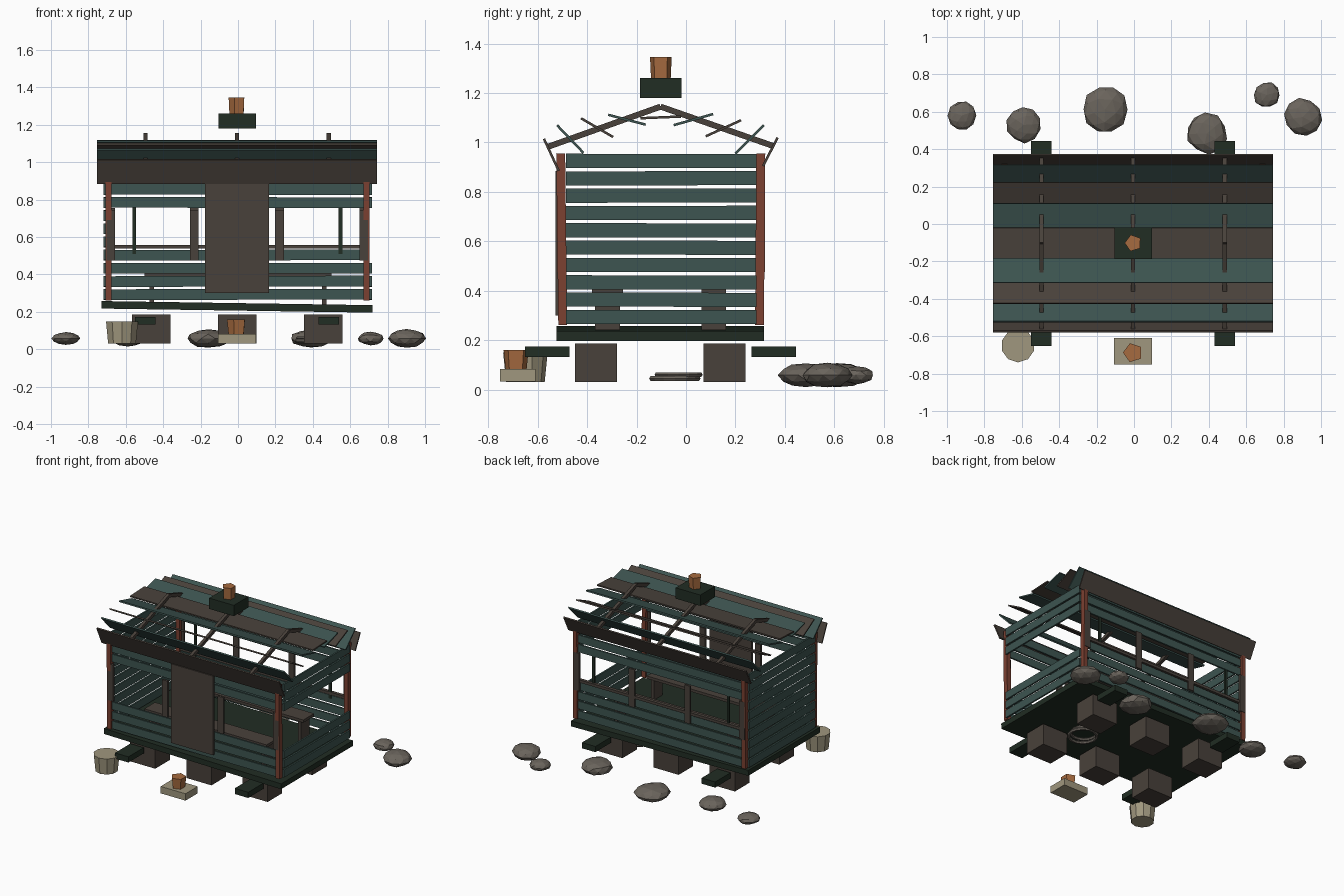
import bpy, bmesh, math, random
from mathutils import Vector, Matrix

random.seed(4)
if "Cube" in bpy.data.objects:
    bpy.data.objects.remove(bpy.data.objects["Cube"])


def material(name, *rgb):
    m = bpy.data.materials.new(name)
    m.use_nodes = True
    m.diffuse_color = (*rgb, 1)
    m.node_tree.nodes["Principled BSDF"].inputs["Base Color"].default_value = (*rgb, 1)
    return m


TEAL = material("weathered teal", .047, .09, .082)
BROWN = material("dark timber", .066, .053, .043)
GREEN = material("dark green", .015, .026, .017)
RED = material("red brown", .2, .052, .031)
STONE = material("stone grey", .145, .128, .108)
SAND = material("sand", .35, .31, .21)
CLAY = material("clay orange", .38, .145, .05)


def finish(name, bm, mat):
    me = bpy.data.meshes.new(name)
    bm.to_mesh(me)
    bm.free()
    me.materials.append(mat)
    ob = bpy.data.objects.new(name, me)
    bpy.context.collection.objects.link(ob)
    return ob


def box(name, mat, x, y, z, rot=(0, 0, 0)):
    """Box from (min, max) ranges, turned about its own centre."""
    bm = bmesh.new()
    bmesh.ops.create_cube(bm, size=1)
    bmesh.ops.scale(bm, verts=bm.verts, vec=(x[1] - x[0], y[1] - y[0], z[1] - z[0]))
    ob = finish(name, bm, mat)
    ob.location = [(a + b) / 2 for a, b in (x, y, z)]
    ob.rotation_euler = rot
    return ob


def around(c, half):
    return (c - half, c + half)


def drum(name, mat, sides, r1, r2, x, y, z, turn=0):
    bm = bmesh.new()
    bmesh.ops.create_cone(bm, cap_ends=True, segments=sides, radius1=r1, radius2=r2,
                          depth=z[1] - z[0])
    ob = finish(name, bm, mat)
    ob.location = (x, y, sum(z) / 2)
    ob.rotation_euler.z = turn
    return ob


def slope_board(name, mat, x, a, b, thick):
    """Plank spanning x whose cross-section runs from a to b in (y, z)."""
    dy, dz = b[0] - a[0], b[1] - a[1]
    cy, cz = (a[0] + b[0]) / 2, (a[1] + b[1]) / 2
    half = math.hypot(dy, dz) / 2
    return box(name, mat, x, around(cy, half), around(cz, thick / 2),
               (math.atan2(dz, dy), 0, 0))


# Foundation blocks, floor and outer joist ends
for x in (-.465, -.005, .455):
    for y in (-.365, .155):
        box("foundation_block", BROWN, around(x, .103), around(y, .085), (.03, .187))
box("floor", GREEN, (-.73, .72), (-.525, .315), (.207, .247), (0, .015, 0))
for x in (-.495, .485):
    for y in (-.562, .355):
        box("joist_end", GREEN, around(x, .055), around(y, .09), (.132, .174))

# Corner posts
for x in (-.692, .686):
    for y in (-.503, .3):
        box("corner_post", RED, around(x, .016), around(y, .018), (.262, .955),
            (.012 if y < 0 else -.008, 0, 0))

# Plank walls, ten rows with window openings
PITCH, LOW, HIGH = .0702, .265, .057
for row in range(10):
    z = (LOW + PITCH * row, LOW + PITCH * row + HIGH)
    tilt = random.uniform(-.003, .003)
    box("left_over_plank" if row > 6 else "right_wall_plank", TEAL,
        (-.718, -.706), (-.485, .285), z, (tilt, 0, 0))
    if row < 3 or row > 6:
        box("left_wall_plank", TEAL, (.704, .716), (-.485, .285), z, (tilt, 0, 0))
        box("front_wall_plank", TEAL, (-.68, .675), (-.506, -.494), z, (0, tilt, 0))
    if row < 4 or row > 6:
        box("back_wall_plank", TEAL, (-.68, .675), (.294, .306), z, (0, tilt, 0))

# Door, window jambs and sill
box("door", BROWN, (-.177, .165), (-.528, -.512), (.3, .885))
for x in (-.68, -.233, .222, .673):
    box("front_jamb", BROWN, around(x, .023), (-.522, -.506), (.475, .745))
    box("back_jamb", BROWN, around(x, .023), (.306, .32), (.475, .755))
for x in (-.555, .548):
    box("back_mullion", GREEN, around(x, .01), (.29, .302), (.51, .76))
box("back_sill", BROWN, (-.69, .69), (.29, .315), (.538, .558))

# Benches inside
for y, top in ((-.318, .41), (.112, .43)):
    box("bench_top", BROWN, (-.5, .5), around(y, .063), (top - .02, top))
    for x in (-.46, .46):
        box("bench_leg", BROWN, around(x, .012), around(y, .05), (.24, top - .02))

# Roof: rafters and louvred planks, alternating brown and teal
RIDGE, ROOF_X = (-.103, 1.145), (-.753, .742)
for x in (-.495, -.005, .485):
    slope_board("front_rafter", BROWN, around(x, .011), (-.56, .982), RIDGE, .024)
    slope_board("back_rafter", BROWN, around(x, .011), RIDGE, (.355, .985), .024)
sections = [((-.575, 1.015), (-.515, .885)), ((-.522, 1.07), (-.415, .958)),
            ((-.425, 1.098), (-.295, 1.022)), ((-.315, 1.112), (-.163, 1.072)),
            ((-.185, 1.098), (-.02, 1.105)), ((-.05, 1.07), (.11, 1.115)),
            ((.08, 1.025), (.223, 1.09)), ((.2, .955), (.315, 1.07)),
            ((.312, .905), (.371, 1.02))]
for i, (a, b) in enumerate(sections):
    slope_board("roof_plank", TEAL if i % 2 else BROWN, ROOF_X, a, b, .01)

# Chimney block and pot
box("chimney_base", GREEN, (-.105, .097), (-.187, -.018), (1.18, 1.26))
drum("chimney_pot", CLAY, 5, .042, .046, -.004, -.102, (1.26, 1.345), .3)

# Doorstep with pot, and barrel
box("doorstep", SAND, (-.106, .097), (-.752, -.61), (.032, .083))
drum("step_pot", CLAY, 5, .045, .053, -.006, -.688, (.083, .16), .3)
drum("barrel", SAND, 10, .078, .09, -.62, -.65, (.03, .15))

# Coiled rope under the floor
bm = bmesh.new()
for cy, cz, big in ((-.045, .045, .095), (-.03, .06, .088)):
    rings = []
    for i in range(14):
        t = math.tau * i / 14
        rings.append([bm.verts.new((.41 + math.cos(t) * (big + .012 * math.cos(p)),
                                    cy + math.sin(t) * (big + .012 * math.cos(p)),
                                    cz + .011 * math.sin(p)))
                      for p in (math.tau * k / 6 for k in range(6))])
    for i in range(14):
        a, b = rings[i - 1], rings[i]
        for k in range(6):
            bm.faces.new((a[k - 1], b[k - 1], b[k], a[k]))
bmesh.ops.recalc_face_normals(bm, faces=bm.faces)
finish("rope_coil", bm, STONE)

# Flattened boulders
for x, y, r, h in ((-.92, .58, .08, .035), (-.59, .53, .098, .045), (-.155, .612, .13, .052),
                   (.39, .485, .115, .05), (.71, .69, .073, .037), (.902, .572, .105, .052)):
    bm = bmesh.new()
    bmesh.ops.create_icosphere(bm, subdivisions=2, radius=1)
    for v in bm.verts:
        v.co *= random.uniform(.92, 1.02)
        v.co = Vector((v.co.x * r * .95, v.co.y * r, v.co.z * h))
    bmesh.ops.rotate(bm, verts=bm.verts, matrix=Matrix.Rotation(random.uniform(0, 6), 3, "Z"))
    finish("boulder", bm, STONE).location = (x, y, .058)
